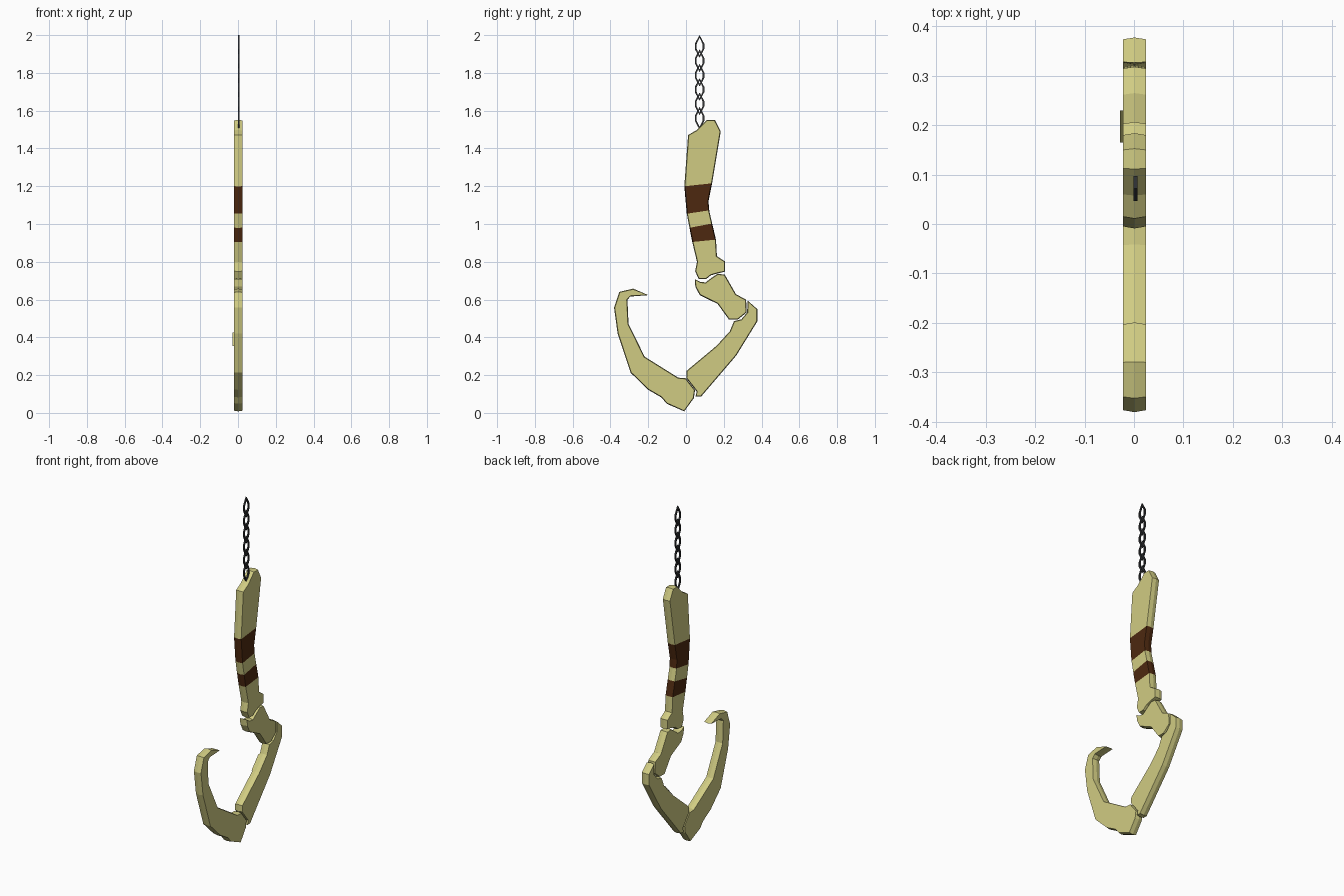
import bpy, bmesh
from mathutils import Vector

if "Cube" in bpy.data.objects:
    bpy.data.objects.remove(bpy.data.objects["Cube"])

X0, XM, X1 = -0.022, 0.001, 0.024   # left face, ridge, right face
RIDGE = 0.004                       # bulge of the ridge around the rim


def material(name, rgb):
    m = bpy.data.materials.new(name)
    m.diffuse_color = (*rgb, 1)
    m.use_nodes = True
    m.node_tree.nodes["Principled BSDF"].inputs["Base Color"].default_value = m.diffuse_color
    return m


bone = material("bone", (0.63, 0.60, 0.225))
wrap = material("leather", (0.075, 0.022, 0.005))
iron = material("iron", (0.035, 0.037, 0.04))


def add_object(name, bm, mats):
    bmesh.ops.recalc_face_normals(bm, faces=bm.faces)
    me = bpy.data.meshes.new(name)
    bm.to_mesh(me)
    bm.free()
    for m in mats:
        me.materials.append(m)
    ob = bpy.data.objects.new(name, me)
    bpy.context.collection.objects.link(ob)
    return ob


def bulged(pts):
    """Outline (counter-clockwise) pushed slightly outward."""
    out = []
    for i, p in enumerate(pts):
        a, b = Vector(pts[i - 1]), Vector(pts[(i + 1) % len(pts)])
        d = (b - a).normalized()
        out.append((p[0] + d.y * RIDGE, p[1] - d.x * RIDGE))
    return out


def slab(pts):
    """Flat bone: a side outline with a ridge running round its rim."""
    bm = bmesh.new()
    area = sum(pts[i - 1][0] * p[1] - p[0] * pts[i - 1][1] for i, p in enumerate(pts))
    if area < 0:
        pts = pts[::-1]
    rings = [[bm.verts.new((x, y, z)) for y, z in ring]
             for x, ring in ((X0, pts), (XM, bulged(pts)), (X1, pts))]
    n = len(pts)
    for a, b in zip(rings, rings[1:]):
        for i in range(n):
            bm.faces.new((a[i], a[(i + 1) % n], b[(i + 1) % n], b[i]))
    bm.faces.new(rings[0])
    bm.faces.new(rings[2])
    return bm


# handle bone with two leather wraps, cut in along slanted lines
handle = slab([(0.015, 1.47), (0.06, 1.495), (0.113, 1.548), (0.15, 1.548), (0.18, 1.49),
               (0.134, 1.215), (0.115, 1.12), (0.12, 1.065), (0.155, 0.915), (0.16, 0.828),
               (0.203, 0.80), (0.203, 0.75), (0.165, 0.742), (0.13, 0.732), (0.105, 0.712),
               (0.07, 0.712), (0.052, 0.75), (0.062, 0.80), (0.036, 0.91), (0.008, 1.055),
               (-0.005, 1.20)])
cuts = [((-0.005, 1.20), (0.134, 1.215)), ((0.008, 1.055), (0.12, 1.072)),
        ((0.02, 0.98), (0.14, 1.003)), ((0.036, 0.905), (0.155, 0.917))]
planes = []
for a, b in cuts:
    co = Vector((0, *a))
    no = Vector((0, a[1] - b[1], b[0] - a[0])).normalized()
    planes.append((co, no))
    bmesh.ops.bisect_plane(handle, geom=handle.verts[:] + handle.edges[:] + handle.faces[:],
                           plane_co=co, plane_no=no, dist=1e-5)
for f in handle.faces:
    c = f.calc_center_median()
    below = sum((c - co).dot(no) < 0 for co, no in planes)
    f.material_index = below % 2
add_object("handle_bone", handle, [bone, wrap])

# knuckle, lower bone and hooked claw
outlines = {
    "knuckle_bone": [(0.05, 0.705), (0.075, 0.69), (0.105, 0.687), (0.135, 0.71), (0.168, 0.732),
                     (0.202, 0.73), (0.262, 0.625), (0.315, 0.598), (0.317, 0.533),
                     (0.272, 0.497), (0.23, 0.497), (0.17, 0.58), (0.075, 0.627), (0.053, 0.67)],
    "lower_bone": [(0.328, 0.59), (0.374, 0.548), (0.374, 0.486), (0.263, 0.306), (0.078, 0.09),
                   (0.054, 0.09), (0.06, 0.115), (0.005, 0.185), (0.006, 0.22), (0.165, 0.353),
                   (0.235, 0.43), (0.257, 0.483), (0.295, 0.492), (0.327, 0.53)],
    "hook_claw": [(-0.003, 0.18), (0.044, 0.12), (0.038, 0.08), (-0.01, 0.012), (-0.10, 0.052),
                  (-0.128, 0.085), (-0.197, 0.125), (-0.29, 0.215), (-0.358, 0.42),
                  (-0.377, 0.557), (-0.35, 0.638), (-0.28, 0.654), (-0.203, 0.625),
                  (-0.295, 0.62), (-0.314, 0.60), (-0.308, 0.47), (-0.222, 0.295),
                  (-0.043, 0.183)],
}
for name, pts in outlines.items():
    add_object(name, slab(pts), [bone])

# thin raised sliver on the inner edge of the lower bone
bm = bmesh.new()
bm.faces.new([bm.verts.new(v) for v in ((X0, 0.165, 0.353), (X0, 0.23, 0.425),
                                        (-0.028, 0.23, 0.425), (-0.028, 0.165, 0.353))])
add_object("edge_sliver", bm, [bone])

# chain of flat pointed links
half = [(0.0, 0.06), (0.014, 0.035), (0.025, 0.014), (0.025, -0.014), (0.014, -0.035), (0.0, -0.06)]
loop = half + [(-y, z) for y, z in half[-2:0:-1]]


def chain_link(name, zc):
    bm = bmesh.new()
    rings = []
    for x, ky, kz in ((-0.001, 1, 1), (0.007, 1, 1), (0.007, 0.66, 0.77), (-0.001, 0.66, 0.77)):
        rings.append([bm.verts.new((x, 0.072 + y * ky, zc + z * kz)) for y, z in loop])
    n = len(loop)
    for k in range(4):
        a, b = rings[k], rings[(k + 1) % 4]
        for i in range(n):
            bm.faces.new((a[i], a[(i + 1) % n], b[(i + 1) % n], b[i]))
    add_object(name, bm, [iron])


for i in range(6):
    chain_link(f"chain_link_{i + 1}", 1.94 - 0.076 * i)
